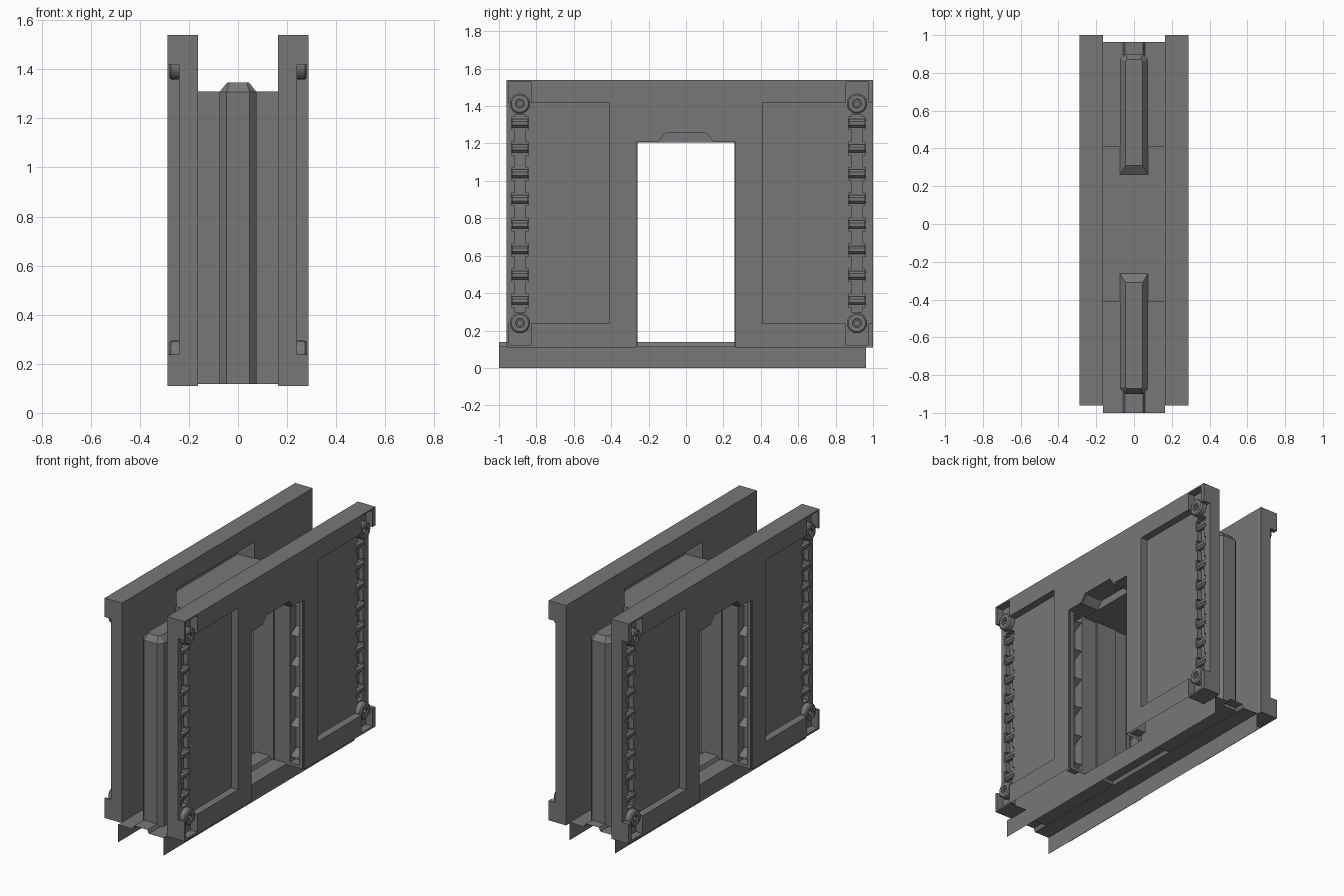
import bpy, bmesh, math
from mathutils import Vector

if "Cube" in bpy.data.objects:
    bpy.data.objects.remove(bpy.data.objects["Cube"])

GREY = bpy.data.materials.new("dark_grey")
GREY.diffuse_color = (0.185, 0.185, 0.185, 1)
GREY.use_nodes = True
GREY.node_tree.nodes["Principled BSDF"].inputs["Base Color"].default_value = GREY.diffuse_color


def make(name, bm, mirror=False, recalc=True):
    if recalc:
        bmesh.ops.recalc_face_normals(bm, faces=bm.faces)
    me = bpy.data.meshes.new(name)
    bm.to_mesh(me)
    bm.free()
    me.materials.append(GREY)
    ob = bpy.data.objects.new(name, me)
    bpy.context.collection.objects.link(ob)
    if mirror:
        ob.modifiers.new("mirror", 'MIRROR')
    return ob


def prism(bm, pts, x0, x1):
    """Extrude a (y, z) outline along x."""
    f = bm.faces.new([bm.verts.new((x0, y, z)) for y, z in pts])
    r = bmesh.ops.extrude_face_region(bm, geom=[f])
    vs = [v for v in r['geom'] if isinstance(v, bmesh.types.BMVert)]
    bmesh.ops.translate(bm, verts=vs, vec=(x1 - x0, 0, 0))


def box(bm, x0, x1, y0, y1, z0, z1):
    prism(bm, [(y0, z0), (y1, z0), (y1, z1), (y0, z1)], x0, x1)


def cut(ob, fill):
    bm = bmesh.new()
    fill(bm)
    c = make("cutter", bm)
    c.hide_render = True
    m = ob.modifiers.new("cut", 'BOOLEAN')
    m.operation, m.solver, m.object = 'DIFFERENCE', 'EXACT', c
    bpy.context.view_layer.objects.active = ob
    bpy.ops.object.modifier_apply(modifier=m.name)
    bpy.data.objects.remove(c)


IN, OUT, PANEL = 0.163, 0.288, 0.24
Z0, Z1 = 0.11, 1.54
STRIPS = (-0.888, 0.914)
RUNGS = [0.36 + 0.1355 * i for i in range(8)]

# Wall slab (right one, mirrored at the end)
bm = bmesh.new()
box(bm, IN, OUT, -0.96, 1.0, Z0, Z1)
slab = make("wall_slab", bm)

# Doorway with raised notch, shallow step around it
def doorway(bm, x0, x1, g):
    prism(bm, [(-.265 - g, 0), (.265 + g, 0), (.265 + g, 1.208 + g), (.15 + g, 1.208 + g),
               (.11 + g, 1.255 + g), (-.11 - g, 1.255 + g), (-.15 - g, 1.208 + g),
               (-.265 - g, 1.208 + g)], x0, x1)

cut(slab, lambda b: doorway(b, 0.1, 0.4, 0))
cut(slab, lambda b: doorway(b, 0.28, 0.4, 0.007))
# Slots in the doorway sides that hold the studs
cut(slab, lambda b: box(b, 0.187, 0.252, -0.33, 0.33, 0.13, 1.2))
# Recess in inner face above the header
cut(slab, lambda b: box(b, 0.1, 0.28, -0.4, 0.4, 1.31, 1.418))
# Sunken outer panels
cut(slab, lambda b: box(b, PANEL, 0.4, -1.2, -0.41, 0.238, 1.418))
cut(slab, lambda b: box(b, PANEL, 0.4, 0.41, 1.2, 0.238, 1.418))

# Corner pockets and toothed grooves for the rung strips
def groove(bm, c):
    side = [(0.03, 0.30)]
    for z in RUNGS:
        side += [(0.03, z - .034), (0.045, z - .034), (0.045, z + .034), (0.03, z + .034)]
    side.append((0.03, 1.355))
    prism(bm, [(c + w, z) for w, z in side] + [(c - w, z) for w, z in reversed(side)],
          0.208, 0.26)

for c in STRIPS:
    cut(slab, lambda b: box(b, PANEL, 0.4, c - .058, c + .058, 0.123, 0.30))
    cut(slab, lambda b: box(b, PANEL, 0.4, c - .058, c + .058, 1.36, 1.53))
    cut(slab, lambda b: groove(b, c))

# The slab underside is open except at its corner feet
bm = bmesh.new()
bm.from_mesh(slab.data)
for y in (-0.82, 0.85):
    bmesh.ops.bisect_plane(bm, geom=bm.verts[:] + bm.edges[:] + bm.faces[:],
                           plane_co=(0, y, 0), plane_no=(0, 1, 0))
gone = [f for f in bm.faces if f.normal.z < -.9 and f.calc_center_median().z < .115
        and -.82 < f.calc_center_median().y < .85]
bmesh.ops.delete(bm, geom=gone, context='FACES_ONLY')
bm.to_mesh(slab.data)
bm.free()
slab.modifiers.new("mirror", 'MIRROR')

# Rungs: eight-sided bars lying in the grooves
bm = bmesh.new()
for c in STRIPS:
    for z in RUNGS:
        r = bmesh.ops.create_cone(bm, cap_ends=True, segments=8, radius1=.024, radius2=.024, depth=.084)
        for v in r['verts']:
            x, y, h = v.co
            a = math.radians(22.5)
            v.co = (0.217 + x * math.cos(a) - y * math.sin(a), c + h,
                    z + x * math.sin(a) + y * math.cos(a))
make("strip_rungs", bm, True)

# Bolts: lathed ring with a stepped hole
bm = bmesh.new()
PROFILE = [(.054, .235), (.054, .272), (.046, .28), (.024, .28), (.022, .272),
           (.012, .272), (.012, .242), (0.0, .242)]
for c in STRIPS:
    for z in (0.24, 1.413):
        vs = [bm.verts.new((x, c + r, z)) for r, x in PROFILE]
        es = [bm.edges.new(p) for p in zip(vs, vs[1:])]
        bmesh.ops.spin(bm, geom=vs + es, cent=(0, c, z), axis=(1, 0, 0),
                       angle=math.tau, steps=24, use_merge=True)
bmesh.ops.remove_doubles(bm, verts=bm.verts, dist=0.0003)
make("corner_bolts", bm, True)

# Inner door frame: header and two jambs between the slabs
bm = bmesh.new()
box(bm, -IN, IN, -0.41, 0.41, 1.205, 1.31)
for s in (-1, 1):
    box(bm, -IN, IN, *sorted((s * .268, s * .41)), 0.118, 1.205)
make("inner_frame", bm)

# Triangular studs in the jamb slots
bm = bmesh.new()
for s in (-1, 1):
    for i in range(6):
        z = 0.17 + 0.198 * i
        prism(bm, [(s * .33, z - .035), (s * .268, z), (s * .33, z + .035)], 0.19, 0.25)
make("jamb_studs", bm, True)

# Door leaves standing between the slabs, chamfered top and outer corners
bm = bmesh.new()
for s in (-1, 1):
    plan = [(-.075, .26), (.075, .26), (.075, .87), (.047, .9), (-.047, .9), (-.075, .87)]
    roof = [(-.045, .31), (.045, .31), (.045, .862), (.036, .872), (-.036, .872), (-.045, .862)]
    rings = [[bm.verts.new((x, s * y, z)) for x, y in p]
             for p, z in ((plan, 0.118), (plan, 1.308), (roof, 1.345))]
    bm.faces.new(rings[0])
    bm.faces.new(rings[2])
    for a, b in zip(rings, rings[1:]):
        for i in range(6):
            j = (i + 1) % 6
            bm.faces.new((a[i], a[j], b[j], b[i]))
make("door_leaves", bm)

# Floor sheet with a central raised track and thin hanging skirts
bm = bmesh.new()
half = [(IN, 0), (IN, .115), (.058, .115), (.048, .138)]
line = half + [(-x, z) for x, z in reversed(half)]
rows = [[bm.verts.new((x, y, z)) for x, z in line] for y in (-1.0, 0.963)]
for i in range(len(line) - 1):
    bm.faces.new((rows[0][i], rows[1][i], rows[1][i + 1], rows[0][i + 1]))
make("floor_sheet", bm, recalc=False)
